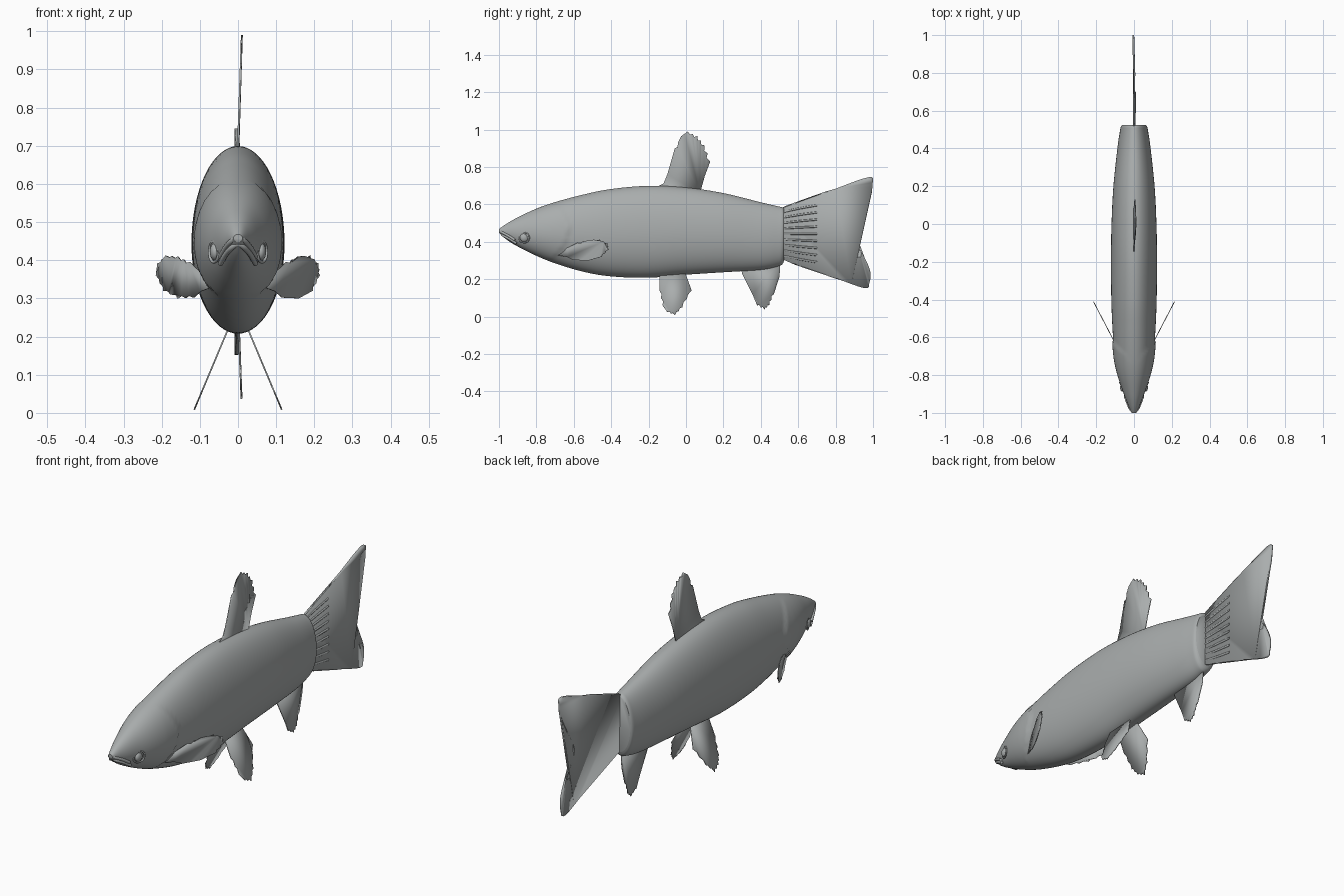
import bpy, bmesh, math
from mathutils import Vector

cube = bpy.data.objects.get("Cube")
if cube:
    bpy.data.objects.remove(cube)

grey = bpy.data.materials.new("plain_grey")
grey.use_nodes = True
GREY = (0.4, 0.42, 0.42, 1)
grey.diffuse_color = GREY
grey.node_tree.nodes["Principled BSDF"].inputs["Base Color"].default_value = GREY


def finish(name, bm, smooth=40):
    bmesh.ops.recalc_face_normals(bm, faces=bm.faces)
    mesh = bpy.data.meshes.new(name)
    bm.to_mesh(mesh)
    bm.free()
    mesh.materials.append(grey)
    ob = bpy.data.objects.new(name, mesh)
    bpy.context.collection.objects.link(ob)
    bpy.ops.object.select_all(action='DESELECT')
    ob.select_set(True)
    bpy.context.view_layer.objects.active = ob
    bpy.ops.object.shade_smooth_by_angle(angle=math.radians(smooth))
    return ob


def spline(points, steps):
    """Smooth curve through tuples of any length."""
    pts = [Vector(p) for p in points]
    out = []
    for i in range(len(pts) - 1):
        a, b = pts[i], pts[i + 1]
        p = pts[i - 1] if i else a
        n = pts[i + 2] if i + 2 < len(pts) else b
        for s in range(steps):
            t = s / steps
            out.append(0.5 * (2 * a + (b - p) * t + (2 * p - 5 * a + 4 * b - n) * t ** 2
                              + (3 * a - p - 3 * b + n) * t ** 3))
    return out + [pts[-1]]


# Body stations: y, top z, bottom z, half width
STATIONS = [(-1, .468, .448, .012), (-.96, .496, .412, .03), (-.9, .53, .375, .054),
            (-.8, .577, .325, .086), (-.7, .612, .285, .103), (-.55, .652, .24, .114),
            (-.4, .682, .215, .12), (-.2, .699, .208, .122), (0, .69, .224, .119),
            (.2, .66, .237, .109), (.4, .611, .25, .088), (.49, .59, .268, .075),
            (.515, .584, .28, .07), (.525, .575, .3, .062)]
STEPS, SIDES = 10, 64


def gill_edge(z):
    """Rear edge of the gill cover at height z."""
    return -.625 - 3.6 * (z - .47) ** 2 - (.04 if z > .6 else 0)


# Body with a slightly raised gill cover
bm = bmesh.new()
rings = []
for y, top, bot, wide in spline(STATIONS, STEPS):
    ring = []
    for k in range(SIDES):
        a = 2 * math.pi * k / SIDES
        mid = bot + (top - bot) * .48
        half = top - mid if math.sin(a) > 0 else mid - bot
        z = mid + half * math.sin(a)
        x = wide * math.cos(a)
        if .31 < z < .6 and -.86 < y < gill_edge(z):
            x *= 1 + .06 * min(1, (y + .86) / .15)
        ring.append(bm.verts.new((x, y, z)))
    rings.append(ring)
for r, s in zip(rings, rings[1:]):
    for k in range(SIDES):
        j = (k + 1) % SIDES
        bm.faces.new((r[k], r[j], s[j], s[k]))
bm.faces.new(rings[0])
bm.faces.new(rings[-1])
finish("body", bm, 50)


def ragged(points, first, last, teeth=3, depth=.012):
    """Cut small notches into the edges from index first to last."""
    centre = sum((Vector(p) for p in points), Vector((0, 0))) / len(points)
    out = []
    for i, p in enumerate(points):
        a = Vector(p)
        out.append(a)
        if first <= i < last:
            b = Vector(points[i + 1])
            for t in range(1, teeth * 2):
                q = a.lerp(b, t / (teeth * 2))
                if t % 2:
                    q += (centre - q).normalized() * depth
                out.append(q)
    return out


def fin(name, outline, x_at, thick=.005):
    """Thin plate from a (y, z) outline, placed sideways by x_at."""
    bm = bmesh.new()
    face = bm.faces.new([bm.verts.new((x_at(y, z), y, z)) for y, z in outline])
    bmesh.ops.triangulate(bm, faces=[face])
    ob = finish(name, bm, 30)
    mod = ob.modifiers.new("thickness", 'SOLIDIFY')
    mod.thickness = thick
    mod.offset = 0
    return ob


# Fins on the centre line
dorsal = [(-.17, .685), (-.12, .712), (-.1, .76), (-.06, .9), (-.025, .965), (.01, .99),
          (.06, .965), (.1, .915), (.13, .83), (.1, .75), (.075, .66)]
fin("dorsal_fin", ragged(dorsal, 3, 8, 2), lambda y, z: max(0, z - .7) * .035)
anal = [(.29, .27), (.3, .23), (.355, .12), (.38, .06), (.42, .037), (.445, .06),
        (.47, .12), (.5, .215), (.505, .29)]
fin("anal_fin", ragged(anal, 2, 6, 2, .008), lambda y, z: max(0, .27 - z) * .04)
tail = spline([(.5, .575), (.75, .665), (.975, .745), (.997, .705), (.98, .63), (.925, .53),
               (.882, .45), (.91, .385), (.955, .315), (.985, .24), (.98, .18), (.95, .153),
               (.75, .225), (.5, .31)], 5)
fin("tail_fin", tail, lambda y, z: .004 * math.sin((y - .5) * 9), .01)

# Paired fins
pelvic = [(-.14, .25), (-.142, .14), (-.125, .06), (-.1, .025), (-.06, .008), (-.02, .05),
          (.03, .14), (.01, .195), (-.01, .25)]
pectoral = [(-.72, .335), (-.63, .37), (-.58, .395), (-.52, .41), (-.46, .412), (-.42, .392),
            (-.412, .36), (-.45, .32), (-.52, .3), (-.6, .302), (-.635, .318)]
for side, s in (("left", 1), ("right", -1)):
    fin(side + "_pelvic_fin", ragged(pelvic, 1, 6, 2, .007),
        lambda y, z: s * (.03 + (.21 - z) * .42), .004)
    fin(side + "_pectoral_fin", ragged(pectoral, 2, 9, 2, .007),
        lambda y, z: s * (.215 + (y + .41) * .52), .004)


def tube(name, points, radius):
    """Rounded strand through points."""
    curve = bpy.data.curves.new(name, 'CURVE')
    curve.dimensions = '3D'
    curve.bevel_depth = radius
    curve.bevel_resolution = 3
    curve.use_fill_caps = True
    line = curve.splines.new('POLY')
    path = spline(points, 6)
    line.points.add(len(path) - 1)
    for p, q in zip(line.points, path):
        p.co = (*q, 1)
    curve.materials.append(grey)
    ob = bpy.data.objects.new(name, curve)
    bpy.context.collection.objects.link(ob)


# Lips
for name, dz, back in (("upper_lip", .004, 0), ("lower_lip", -.014, .008)):
    half = [(.046, -.915, .405), (.033, -.95, .428), (.017, -.983, .446)]
    pts = half + [(0, -.993, .456)] + [(-x, y, z) for x, y, z in reversed(half)]
    tube(name, [(x, y + back, z + dz) for x, y, z in pts], .007)

# Eyes with a rim
for side, s in (("left", 1), ("right", -1)):
    bm = bmesh.new()
    bmesh.ops.create_uvsphere(bm, u_segments=24, v_segments=16, radius=.023)
    for v in bm.verts:
        v.co = (v.co.x * .6 + s * .06, v.co.y - .865, v.co.z + .422)
    finish(side + "_eye", bm)
    ring = [(s * (.063 + .012 * math.cos(a)), -.865 + .027 * math.cos(a), .422 + .027 * math.sin(a))
            for a in (math.tau * i / 12 for i in range(13))]
    tube(side + "_eye_rim", ring, .004)

# Fine rays at the tail root
for i in range(9):
    z = .33 + i * .028
    lean = (z - .44) * .45
    tube("tail_ray_%d" % (i + 1), [(.001, .5, z), (.004, .6, z + lean * .45), (.004, .7, z + lean * .8)], .0055)
